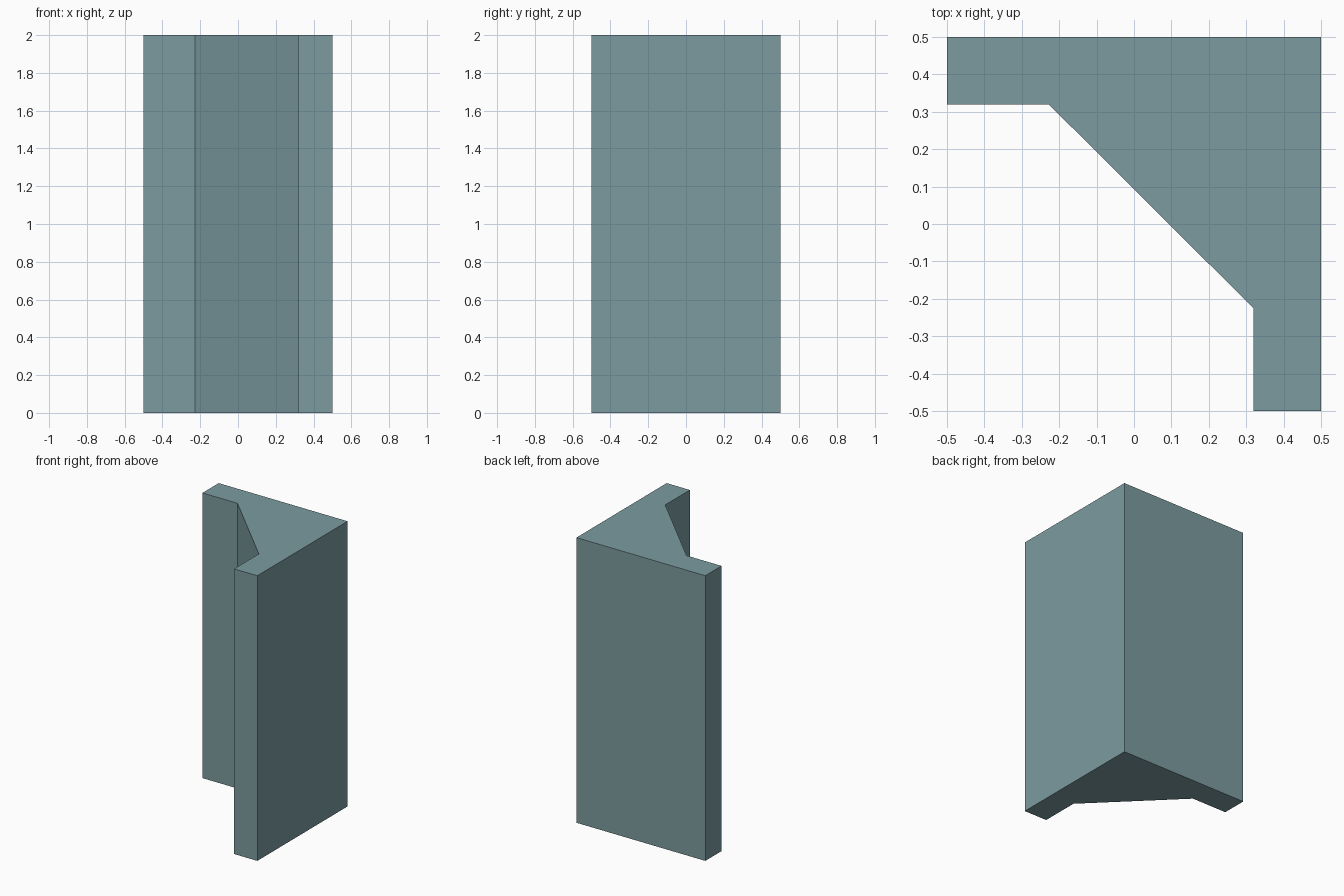
import bpy, bmesh

if "Cube" in bpy.data.objects:
    bpy.data.objects.remove(bpy.data.objects["Cube"])

HEIGHT = 2.0

# L-shaped plan with a diagonal fillet across the inner corner (counter-clockwise)
PLAN = [(-0.5, 0.5), (-0.5, 0.32), (-0.228, 0.32), (0.32, -0.226),
        (0.32, -0.5), (0.5, -0.5), (0.5, 0.5)]


def extrude_plan(name, plan, height):
    bm = bmesh.new()
    base = bm.faces.new([bm.verts.new((x, y, 0)) for x, y in plan])
    result = bmesh.ops.extrude_face_region(bm, geom=[base], use_keep_orig=True)
    top = [g for g in result["geom"] if isinstance(g, bmesh.types.BMVert)]
    bmesh.ops.translate(bm, verts=top, vec=(0, 0, height))
    bmesh.ops.recalc_face_normals(bm, faces=bm.faces)
    mesh = bpy.data.meshes.new(name)
    bm.to_mesh(mesh)
    bm.free()
    obj = bpy.data.objects.new(name, mesh)
    bpy.context.collection.objects.link(obj)
    return obj


# Corner wall block in blue-grey
wall = extrude_plan("corner_wall", PLAN, HEIGHT)
paint = bpy.data.materials.new("blue_grey")
paint.diffuse_color = (0.20, 0.33, 0.35, 1)
paint.use_nodes = True
paint.node_tree.nodes["Principled BSDF"].inputs["Base Color"].default_value = paint.diffuse_color
wall.data.materials.append(paint)
